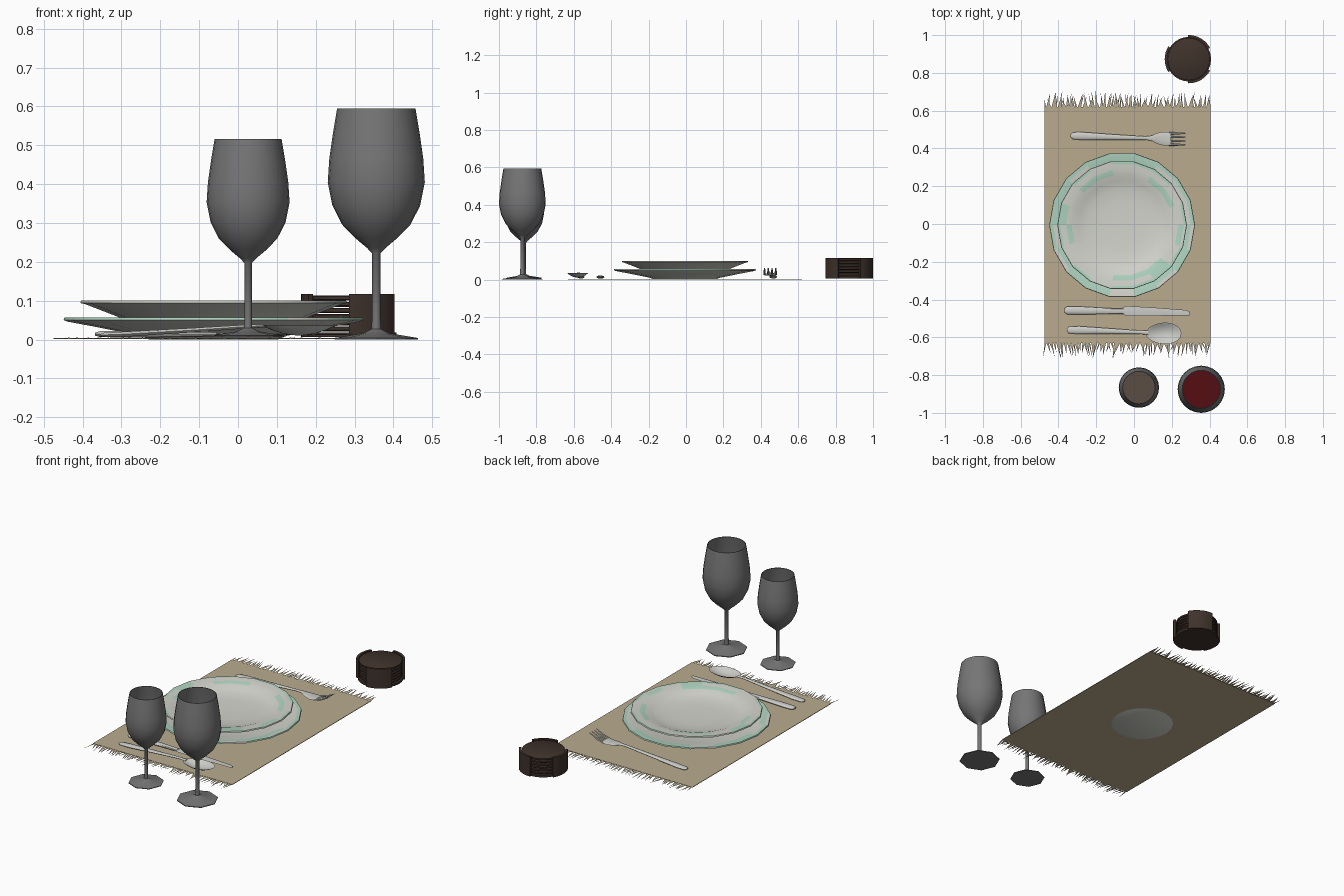
import bpy, bmesh, math, random
from math import sin, cos, pi, radians

if "Cube" in bpy.data.objects:
    bpy.data.objects.remove(bpy.data.objects["Cube"])

random.seed(4)


def mat(name, col):
    m = bpy.data.materials.new(name)
    m.diffuse_color = (*col, 1)
    m.use_nodes = True
    m.node_tree.nodes["Principled BSDF"].inputs["Base Color"].default_value = m.diffuse_color
    return m


WHITE = mat("porcelain white", (0.66, 0.66, 0.61))
MINT = mat("mint green", (0.43, 0.66, 0.53))
STRAW = mat("woven straw", (0.49, 0.41, 0.27))
SILVER = mat("silver", (0.60, 0.60, 0.57))
GLASS = mat("grey glass", (0.18, 0.18, 0.18))
RED = mat("red wine", (0.09, 0.004, 0.006))
BROWN = mat("brown drink", (0.10, 0.075, 0.055))
WOOD = mat("dark wood", (0.05, 0.032, 0.024))


def finish(name, bm, mats, angle=35):
    bmesh.ops.recalc_face_normals(bm, faces=bm.faces)
    me = bpy.data.meshes.new(name)
    bm.to_mesh(me)
    bm.free()
    ob = bpy.data.objects.new(name, me)
    bpy.context.collection.objects.link(ob)
    for m in mats:
        me.materials.append(m)
    if angle:
        bpy.ops.object.select_all(action='DESELECT')
        ob.select_set(True)
        bpy.context.view_layer.objects.active = ob
        bpy.ops.object.shade_smooth_by_angle(angle=radians(angle))
    return ob


def revolve(bm, prof, segs, cx, cy, z0=0, s=1, rule=None):
    """Spin (radius, z) points around a vertical axis; radius 0 makes a pole."""
    rings = []
    for r, z in prof:
        n = 1 if r == 0 else segs
        rings.append([bm.verts.new((cx + s * r * cos(2 * pi * j / segs),
                                    cy + s * r * sin(2 * pi * j / segs), z0 + s * z))
                      for j in range(n)])
    for i, (a, b) in enumerate(zip(rings, rings[1:])):
        for j in range(segs):
            k = (j + 1) % segs
            vs = [a[j % len(a)], a[k % len(a)], b[k % len(b)], b[j % len(b)]]
            f = bm.faces.new(list(dict.fromkeys(vs)))
            f.material_index = rule(i, j) if rule else 0


def loft(bm, stations, n=10):
    """Oval sections along x: (x, y, z, half width, half thickness)."""
    rings = [[bm.verts.new((x, y + w * cos(2 * pi * j / n), z + t * sin(2 * pi * j / n)))
              for j in range(n)] for x, y, z, w, t in stations]
    for a, b in zip(rings, rings[1:]):
        for j in range(n):
            k = (j + 1) % n
            bm.faces.new((a[j], a[k], b[k], b[j]))
    bm.faces.new(rings[0])
    bm.faces.new(rings[-1])


def box(bm, x0, x1, y0, y1, z0, z1):
    vs = bmesh.ops.create_cube(bm, size=1)['verts']
    for v in vs:
        v.co = ((x0 + x1) / 2 + v.co.x * (x1 - x0), (y0 + y1) / 2 + v.co.y * (y1 - y0),
                (z0 + z1) / 2 + v.co.z * (z1 - z0))


# Placemat
bm = bmesh.new()
box(bm, -0.475, 0.405, -0.63, 0.62, 0.001, 0.004)
finish("placemat", bm, [STRAW], 0)

# Fringe strands on both short ends
bm = bmesh.new()
for y, d in ((0.62, 1), (-0.63, -1)):
    for i in range(75):
        x = -0.468 + 0.866 * i / 74 + random.uniform(-0.004, 0.004)
        w = random.uniform(0.004, 0.007)
        tip = x + random.uniform(-0.022, 0.022)
        ln = random.uniform(0.04, 0.085)
        bm.faces.new([bm.verts.new(p) for p in (
            (x - w, y, 0.003), (x + w, y, 0.003),
            (tip, y + d * ln, random.uniform(0.001, 0.006)))])
finish("fringe", bm, [STRAW], 0)

# Plates, with painted patches on the rim rings
PX, PY = -0.063, -0.006
big = [(0, 0), (0.165, 0), (0.19, 0.010), (0.30, 0.032), (0.375, 0.046), (0.386, 0.050),
       (0.384, 0.057), (0.365, 0.056), (0.335, 0.051), (0.28, 0.040), (0.2, 0.024), (0, 0.022)]
small = [(0, 0.050), (0.23, 0.050), (0.25, 0.060), (0.33, 0.091), (0.343, 0.094),
         (0.341, 0.101), (0.327, 0.100), (0.297, 0.097), (0.268, 0.092), (0.235, 0.080),
         (0.19, 0.070), (0.12, 0.066), (0, 0.064)]
bm = bmesh.new()
revolve(bm, big, 18, PX, PY, rule=lambda i, j: int(i in (5, 6, 7) and random.random() < 0.8))
finish("dinner_plate", bm, [WHITE, MINT])
bm = bmesh.new()
revolve(bm, small, 18, PX, PY,
        rule=lambda i, j: int((i == 5 and random.random() < 0.7)
                              or (i in (6, 7) and random.random() < 0.35)))
finish("side_plate", bm, [WHITE, MINT])

# Fork: handle and head, then four tines
bm = bmesh.new()
loft(bm, [(-0.335, 0.467, 0.011, 0.006, 0.003), (-0.325, 0.467, 0.012, 0.018, 0.006),
          (-0.28, 0.466, 0.014, 0.021, 0.007), (-0.10, 0.460, 0.024, 0.014, 0.006),
          (0.06, 0.455, 0.034, 0.009, 0.005), (0.095, 0.454, 0.034, 0.014, 0.004),
          (0.12, 0.453, 0.030, 0.028, 0.004), (0.155, 0.452, 0.025, 0.036, 0.004),
          (0.195, 0.450, 0.029, 0.035, 0.004)])
for k in range(4):
    y = 0.450 + (k - 1.5) * 0.020
    loft(bm, [(0.185, y, 0.027, 0.006, 0.004), (0.23, y, 0.040, 0.006, 0.004),
              (0.272, y, 0.061, 0.003, 0.002)], 6)
finish("fork", bm, [SILVER])

# Knife: handle and thin blade
bm = bmesh.new()
loft(bm, [(-0.368, -0.457, 0.014, 0.010, 0.004), (-0.355, -0.457, 0.014, 0.021, 0.008),
          (-0.30, -0.458, 0.014, 0.022, 0.009), (-0.12, -0.461, 0.014, 0.015, 0.008),
          (-0.055, -0.462, 0.014, 0.015, 0.006)])
loft(bm, [(-0.065, -0.461, 0.014, 0.016, 0.003), (-0.04, -0.460, 0.014, 0.026, 0.003),
          (0.10, -0.464, 0.014, 0.022, 0.002), (0.27, -0.470, 0.014, 0.015, 0.002),
          (0.295, -0.473, 0.014, 0.010, 0.001)], 4)
finish("knife", bm, [SILVER])

# Spoon: handle
bm = bmesh.new()
loft(bm, [(-0.355, -0.561, 0.011, 0.006, 0.003), (-0.345, -0.561, 0.012, 0.018, 0.006),
          (-0.29, -0.562, 0.014, 0.021, 0.007), (-0.12, -0.567, 0.024, 0.014, 0.006),
          (0.03, -0.573, 0.034, 0.009, 0.005), (0.075, -0.575, 0.034, 0.012, 0.003)])
finish("spoon_handle", bm, [SILVER])
# Spoon: hollow bowl, outside surface up to the rim and back down inside
bm = bmesh.new()
outer = [(t, 0.010 + 0.026 * t * t) for t in (0, 0.4, 0.7, 0.9, 1)]
inner = [(t, 0.014 + 0.023 * t * t) for t in (0.97, 0.85, 0.6, 0.3, 0)]
revolve(bm, outer + inner, 20, 0, 0)
for v in bm.verts:
    v.co.x, v.co.y = 0.157 + 0.094 * v.co.x, -0.579 + 0.057 * v.co.y * (1 + 0.1 * v.co.x)
finish("spoon_bowl", bm, [SILVER], 50)

# Stemmed glasses with drinks
bowl = [(0.011, 0.222), (0.024, 0.236), (0.055, 0.262), (0.088, 0.296), (0.113, 0.345),
        (0.125, 0.405), (0.121, 0.465), (0.111, 0.535), (0.101, 0.595)]
inside = [(r - 0.003, z + 0.003) for r, z in bowl[1:-1]] + [(0.098, 0.595)]


def stem_glass(name, x, y, z0, s, drink):
    bm = bmesh.new()
    revolve(bm, [(0, 0), (0.108, 0.0), (0.108, 0.004), (0.035, 0.016), (0.011, 0.028)],
            8, x, y, z0, s)
    finish(name + "_foot", bm, [GLASS], 20)
    bm = bmesh.new()
    revolve(bm, [(0.013, 0.018), (0.011, 0.06)] + bowl + inside[::-1] + [(0, 0.232)],
            24, x, y, z0, s)
    finish(name + "_bowl", bm, [GLASS], 50)
    bm = bmesh.new()
    fill = [(r - 0.005, z + 0.005) for r, z in bowl[1:5]]
    revolve(bm, [(0, 0.238)] + fill + [(0.116, 0.378), (0, 0.378)], 24, x, y, z0, s)
    finish(name + "_drink", bm, [drink], 40)


stem_glass("large_glass", 0.356, -0.875, 0.0, 1.0, RED)
stem_glass("small_glass", 0.026, -0.866, 0.007, 0.855, BROWN)

# Coaster stack
CX, CY = 0.29, 0.8725
bm = bmesh.new()
for k in range(6):
    z = 0.021 + k * 0.0158
    revolve(bm, [(0, z), (0.108, z), (0.112, z + 0.003), (0.112, z + 0.011),
                 (0.109, z + 0.013), (0, z + 0.013)], 28, CX, CY)
finish("coasters", bm, [WOOD])

# Coaster holder: base disc and three curved uprights
bm = bmesh.new()
revolve(bm, [(0, 0.006), (0.118, 0.006), (0.118, 0.018), (0, 0.018)], 28, CX, CY)
for mid in (60, 180, 300):
    rings = []
    for k in range(9):
        a = radians(mid - 32 + 8 * k)
        rings.append([bm.verts.new((CX + r * cos(a), CY + r * sin(a), z))
                      for r, z in ((0.114, 0.006), (0.1275, 0.006),
                                   (0.1275, 0.117), (0.114, 0.117))])
    for a, b in zip(rings, rings[1:]):
        for j in range(4):
            bm.faces.new((a[j], a[(j + 1) % 4], b[(j + 1) % 4], b[j]))
    bm.faces.new(rings[0])
    bm.faces.new(rings[-1])
finish("coaster_holder", bm, [WOOD])
